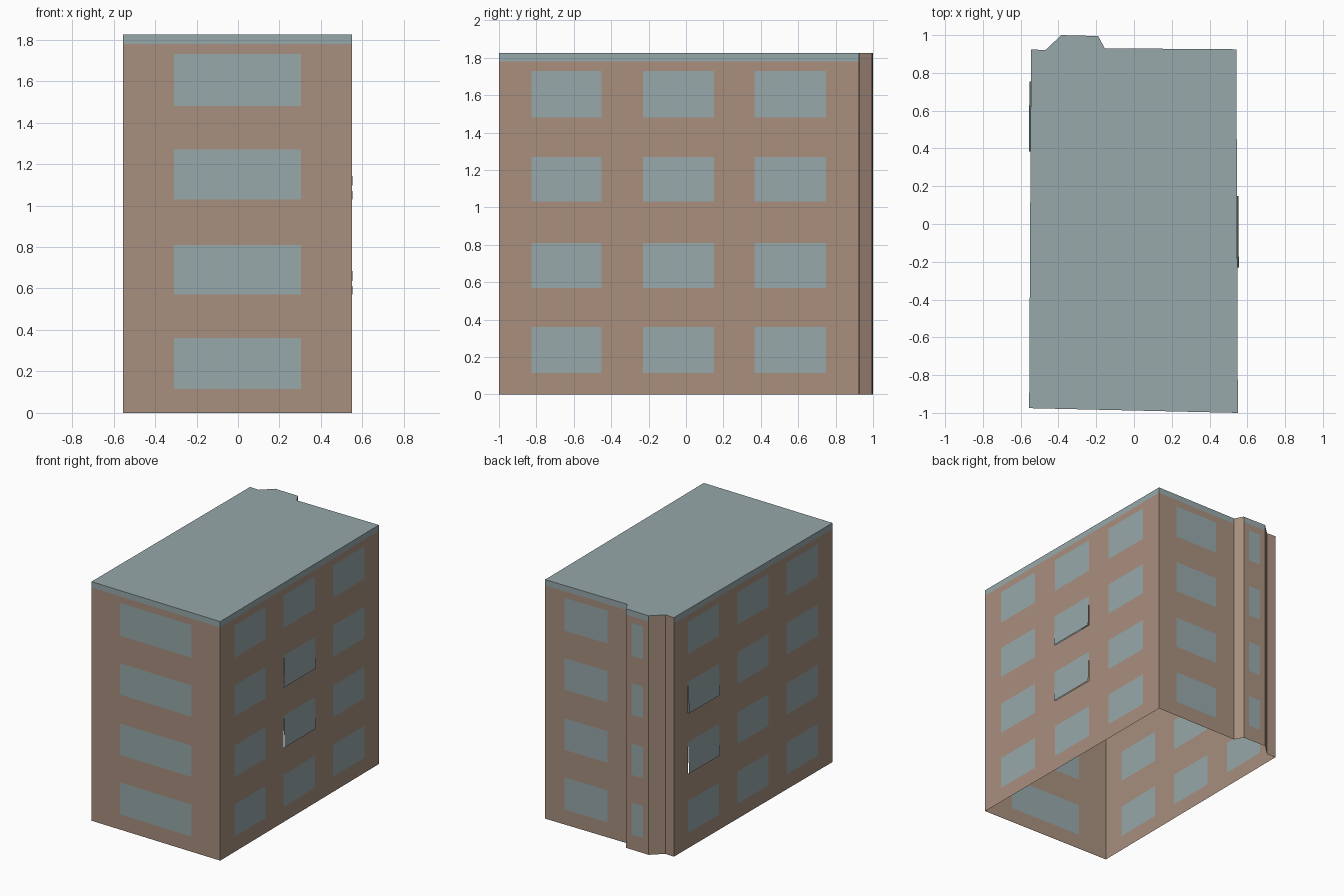
import bpy, bmesh
from mathutils import Vector

cube = bpy.data.objects.get("Cube")
if cube:
    bpy.data.objects.remove(cube, do_unlink=True)

HEIGHT = 1.825
BAND = 1.78
FLOORS = [(0.115, 0.36), (0.57, 0.81), (1.03, 1.27), (1.48, 1.73)]


def material(name, srgb):
    rgb = [((c / 255 + 0.055) / 1.055) ** 2.4 for c in srgb]
    mat = bpy.data.materials.new(name)
    mat.use_nodes = True
    mat.diffuse_color = (*rgb, 1)
    mat.node_tree.nodes["Principled BSDF"].inputs["Base Color"].default_value = (*rgb, 1)
    return mat


BRICK, BLUE = 0, 1
MATERIALS = [material("brown_wall", (168, 143, 126)),
             material("grey_blue", (151, 168, 170))]


def finish(name, bm):
    mesh = bpy.data.meshes.new(name)
    bm.to_mesh(mesh)
    bm.free()
    for mat in MATERIALS:
        mesh.materials.append(mat)
    obj = bpy.data.objects.new(name, mesh)
    bpy.context.collection.objects.link(obj)


def wall(name, a, b, windows=(), band=True, tilted=None):
    """Panelled wall from a to b; window columns are fractions of its length.
    Middle-floor windows of the tilted column lean out at the sill."""
    a, b = Vector((*a, 0)), Vector((*b, 0))
    outward = (b - a).cross(Vector((0, 0, 1))).normalized()
    cols = [0, *[t for w in windows for t in w], 1]
    rows = [0]
    if windows:
        rows += [z for floor in FLOORS for z in floor]
    rows += [BAND, HEIGHT] if band else [HEIGHT]
    bm = bmesh.new()
    for i, (t0, t1) in enumerate(zip(cols, cols[1:])):
        for j, (z0, z1) in enumerate(zip(rows, rows[1:])):
            is_window = i % 2 == 1 and j % 2 == 1 and z1 < BAND
            lean = Vector()
            if is_window and tilted == i // 2 and j // 2 in (1, 2):
                lean = outward * 0.008
            corners = [a.lerp(b, t0) + lean, a.lerp(b, t1) + lean,
                       a.lerp(b, t1), a.lerp(b, t0)]
            for corner, z in zip(corners, (z0, z0, z1, z1)):
                corner.z = z
            face = bm.faces.new([bm.verts.new(c) for c in corners])
            face.material_index = BLUE if is_window or z0 == BAND and band else BRICK
    bmesh.ops.remove_doubles(bm, verts=bm.verts[:], dist=0.0005)
    finish(name, bm)


# Footprint, counter-clockwise from the front corner
plan = [(-0.555, -0.975), (0.55, -1.0), (0.542, 0.925), (-0.155, 0.93),
        (-0.19, 0.995), (-0.385, 1.0), (-0.47, 0.92), (-0.545, 0.925)]
side = [(0.09, 0.285), (0.4, 0.597), (0.71, 0.908)]

# Each wall: name, windows, roof band, tilted column
walls = [
    ("front_wall", [(0.222, 0.778)], True, None),
    ("right_side_wall", side, True, 1),
    ("back_wall", [(0.235, 0.76)], True, None),
    ("bay_inner_slant", [], False, None),
    ("bay_wall", [(0.25, 0.76)], True, None),
    ("bay_outer_slant", [], False, None),
    ("corner_strip", [], False, None),
    ("left_side_wall", side, True, 0),
]
for k, (name, windows, band, tilted) in enumerate(walls):
    wall(name, plan[k], plan[(k + 1) % len(plan)], windows, band, tilted)

# Flat roof; the underside stays open
bm = bmesh.new()
roof = bm.faces.new([bm.verts.new((x, y, HEIGHT)) for x, y in plan])
roof.material_index = BLUE
finish("roof", bm)
